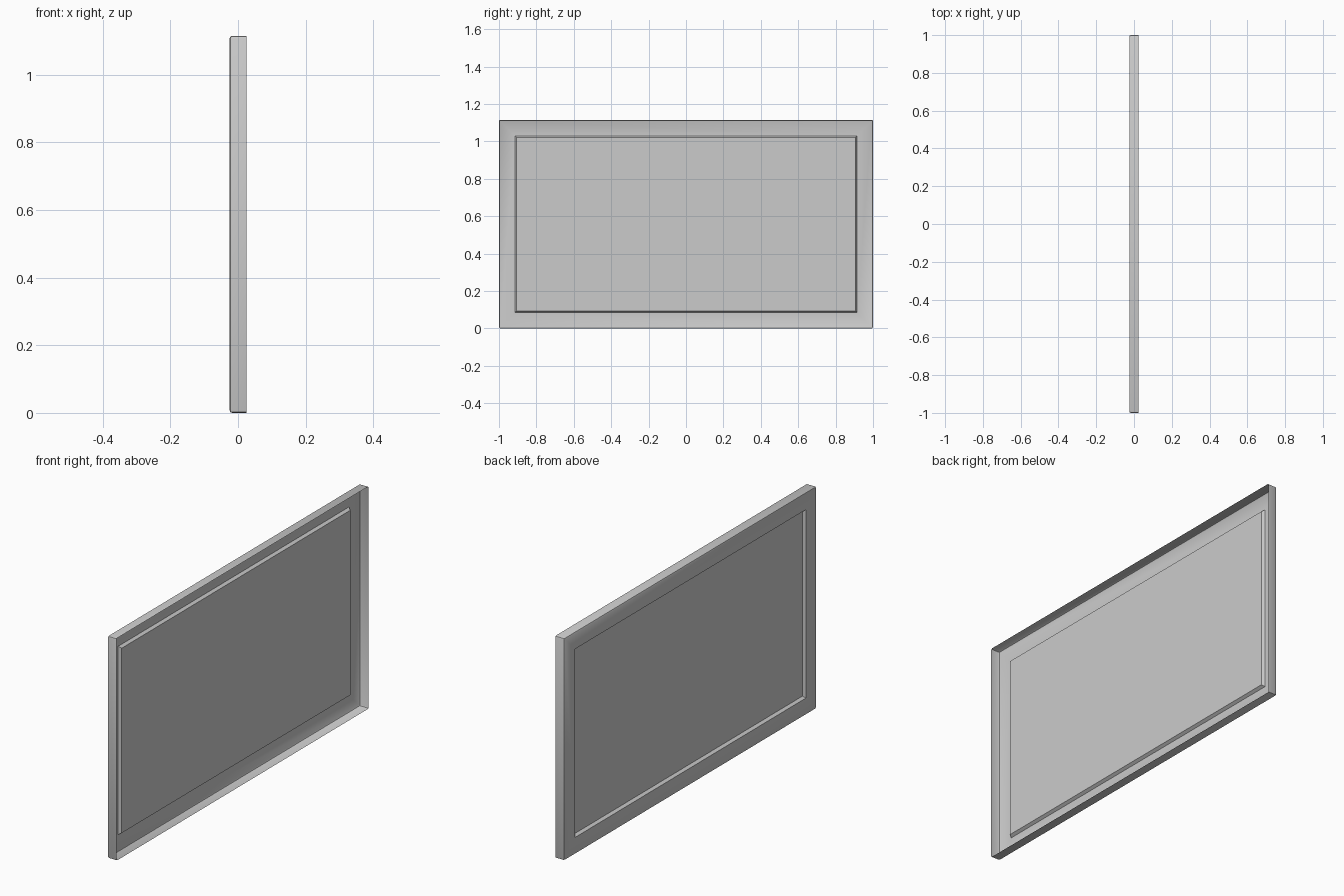
import bpy, bmesh
from mathutils import Matrix

if "Cube" in bpy.data.objects:
    bpy.data.objects.remove(bpy.data.objects["Cube"])

THICK, WIDTH, HEIGHT = 0.05, 2.0, 1.115

# Open-backed tray: box without its +x face
bm = bmesh.new()
bmesh.ops.create_cube(bm, size=1.0, matrix=Matrix.Translation((0, 0, HEIGHT / 2))
                      @ Matrix.Diagonal((THICK, WIDTH, HEIGHT, 1)))
bm.normal_update()
back = [f for f in bm.faces if f.normal.x > 0.9]
bmesh.ops.delete(bm, geom=back, context='FACES_ONLY')

# Rounded outer edges, leaving the open rim sharp
edges = [e for e in bm.edges if not e.is_boundary]
bmesh.ops.bevel(bm, geom=edges, offset=0.008, offset_type='OFFSET', segments=2,
                profile=0.5, affect='EDGES', clamp_overlap=True)
bm.normal_update()
panel = max((f for f in bm.faces if f.normal.x < -0.9), key=lambda f: f.calc_area())

# Flat frame border, then a sloped step down to the recessed panel
for thickness, depth in ((0.077, 0.0), (0.009, -0.014)):
    bmesh.ops.inset_region(bm, faces=[panel], thickness=thickness, depth=depth,
                           use_even_offset=True)

mesh = bpy.data.meshes.new("framed_panel")
bm.to_mesh(mesh)
bm.free()
obj = bpy.data.objects.new("framed_panel", mesh)
bpy.context.collection.objects.link(obj)

# Smooth rounded edges, crisp frame steps
bpy.context.view_layer.objects.active = obj
obj.select_set(True)
bpy.ops.object.shade_smooth_by_angle(angle=0.7)
